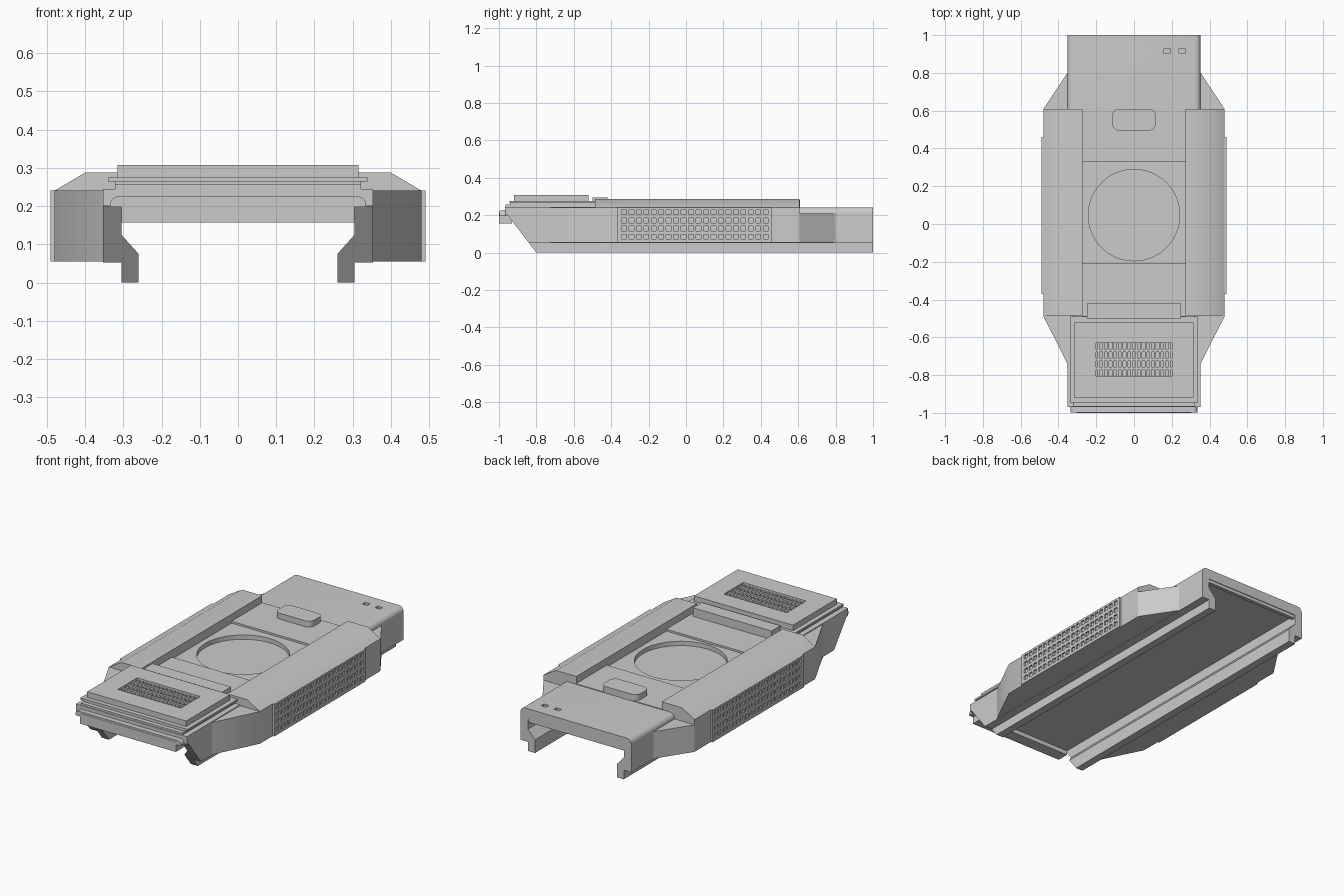
import bpy, bmesh, math
from mathutils import Vector

cube = bpy.data.objects.get("Cube")
if cube:
    bpy.data.objects.remove(cube, do_unlink=True)

grey = bpy.data.materials.new("plain_grey")
grey.use_nodes = True
grey.diffuse_color = (0.6, 0.6, 0.6, 1)
grey.node_tree.nodes["Principled BSDF"].inputs["Base Color"].default_value = (0.6, 0.6, 0.6, 1)


def finish(name, bm):
    bmesh.ops.recalc_face_normals(bm, faces=bm.faces)
    mesh = bpy.data.meshes.new(name)
    bm.to_mesh(mesh)
    bm.free()
    mesh.materials.append(grey)
    obj = bpy.data.objects.new(name, mesh)
    bpy.context.collection.objects.link(obj)
    return obj


def prism(name, points, axis, start, end):
    """Extrude a 2D outline along an axis."""
    place = {"y": lambda p, t: (p[0], t, p[1]),
             "z": lambda p, t: (p[0], p[1], t)}[axis]
    bm = bmesh.new()
    face = bm.faces.new([bm.verts.new(place(p, start)) for p in points])
    ext = bmesh.ops.extrude_face_region(bm, geom=[face])["geom"]
    shift = Vector(place((0, 0), end - start))
    bmesh.ops.translate(bm, verts=[v for v in ext if isinstance(v, bmesh.types.BMVert)], vec=shift)
    return finish(name, bm)


def box(name, x0, x1, y0, y1, z0, z1):
    return prism(name, [(x0, y0), (x1, y0), (x1, y1), (x0, y1)], "z", z0, z1)


def smooth(obj):
    select(obj)
    bpy.ops.object.shade_smooth_by_angle(angle=math.radians(35))


def select(obj):
    bpy.ops.object.select_all(action="DESELECT")
    obj.select_set(True)
    bpy.context.view_layer.objects.active = obj


def cut(obj, cutter):
    cutter.hide_render = True
    mod = obj.modifiers.new("cut", "BOOLEAN")
    mod.operation, mod.solver, mod.object = "DIFFERENCE", "EXACT", cutter
    select(obj)
    bpy.ops.object.modifier_apply(modifier=mod.name)
    bpy.data.objects.remove(cutter, do_unlink=True)


def arc(cx, cy, r, a0, a1, steps):
    angles = [math.radians(a0 + (a1 - a0) * i / steps) for i in range(steps + 1)]
    return [(cx + r * math.cos(a), cy + r * math.sin(a)) for a in angles]


def channel(name, shoulder, y0, y1):
    """Open-bottomed channel with hooked rails along both lower edges."""
    half = [(0.305, 0.182), (0.305, 0.125), (0.26, 0.075), (0.26, 0),
            (0.305, 0), (0.305, 0.052), (0.353, 0.052)] + shoulder
    return prism(name, half + [(-x, z) for x, z in reversed(half)], "y", y0, y1)


# Channel: rounded rear sleeve and sloped front chassis
rear = channel("rear_sleeve", arc(0.323, 0.212, 0.03, 0, 90, 6), 0.605, 1)
for x in (0.175, 0.255):
    cut(rear, box("hole_cutter", x - 0.016, x + 0.016, 0.903, 0.928, 0.22, 0.3))
smooth(rear)
box("rear_crossbar", -0.306, 0.306, 0.975, 0.996, 0.163, 0.19)
chassis = channel("chassis", [(0.353, 0.205)], -0.97, 0.605)
for v in chassis.data.vertices:
    if v.co.y < 0:
        v.co.y = max(-0.97, -0.8 - 0.77 * v.co.z)

# Centre deck with a round recess
box("rear_deck", -0.275, 0.275, 0.33, 0.61, 0.19, 0.246)
box("front_deck", -0.275, 0.275, -0.5, -0.21, 0.19, 0.246)
deck = box("middle_deck", -0.275, 0.275, -0.21, 0.33, 0.19, 0.235)
cut(deck, prism("disc_cutter", arc(0, 0.047, 0.242, 0, 354.375, 63), "z", 0.21, 0.3))
smooth(deck)

# Raised rounded button
outline = [p for cx, cy, a in ((0.08, 0.575, 0), (-0.08, 0.575, 90), (-0.08, 0.53, 180), (0.08, 0.53, 270))
           for p in arc(cx, cy, 0.035, a, a + 90, 6)]
smooth(prism("button", outline, "z", 0.23, 0.28))


def vent_panel(name, side):
    """Thin plate with rows of square sunken holes."""
    ys, zs = [-0.37], [0.055]
    for i in range(20):
        c = 0.047 + 0.0399 * (i - 9.5)
        ys += [c - 0.013, c + 0.013]
    for i in range(4):
        c = 0.085 + 0.0435 * i
        zs += [c - 0.013, c + 0.013]
    ys.append(0.46)
    zs.append(0.24)
    bm = bmesh.new()
    grid = [[bm.verts.new((side * 0.49, y, z)) for z in zs] for y in ys]
    holes = []
    for i in range(len(ys) - 1):
        for j in range(len(zs) - 1):
            f = bm.faces.new((grid[i][j], grid[i + 1][j], grid[i + 1][j + 1], grid[i][j + 1]))
            if i % 2 and j % 2:
                holes.append(f)
    rim = [e for e in bm.edges if e.is_boundary]
    edge = bmesh.ops.extrude_edge_only(bm, edges=rim)["geom"]
    sunk = bmesh.ops.extrude_discrete_faces(bm, faces=holes)["faces"]
    for v in {v for f in sunk for v in f.verts}:
        v.co.x = side * 0.481
    for v in edge:
        if isinstance(v, bmesh.types.BMVert):
            v.co.x = side * 0.47
    finish(name, bm)


# Side pods with tapered ends, chamfered caps and perforated panels
for side, label in ((1, "left"), (-1, "right")):
    def flip(points):
        return [(side * a, b) for a, b in points]
    smooth(prism(label + "_pod", flip([(0.34, -0.74), (0.353, -0.74), (0.48, -0.487),
                                       (0.48, 0.608), (0.34, 0.608)]), "z", 0.055, 0.24))
    smooth(prism(label + "_pod_cap", flip([(0.34, 0.24), (0.48, 0.24), (0.4, 0.287), (0.272, 0.287),
                                           (0.272, 0.195), (0.34, 0.195)]), "y", -0.487, 0.608))
    prism(label + "_rear_taper", flip([(0.34, 0.6), (0.48, 0.608), (0.353, 0.8), (0.34, 0.8)]),
          "z", 0.055, 0.21)
    vent_panel(label + "_vent_panel", side)

# Front head: collar, stacked plates and nose lip
box("head_collar", -0.353, 0.353, -0.968, -0.487, 0.2, 0.245)
box("head_step", -0.322, 0.322, -0.965, -0.487, 0.24, 0.256)
box("head_neck", -0.32, 0.32, -0.94, -0.487, 0.25, 0.266)
box("head_plate", -0.34, 0.34, -0.945, -0.49, 0.264, 0.275)
box("rear_step", -0.25, 0.25, -0.5, -0.42, 0.24, 0.295)
box("nose_lip", -0.305, 0.305, -1, -0.93, 0.157, 0.215)
lip = arc(0.313, 0.203, 0.022, 0, 90, 5)
smooth(prism("nose_wings", [(0.335, 0.197)] + lip + [(-x, z) for x, z in reversed(lip)] + [(-0.335, 0.197)],
             "y", -0.998, -0.96))

# Grille sunk in the top plate
top = box("top_plate", -0.315, 0.315, -0.92, -0.522, 0.274, 0.307)
cut(top, box("grille_cutter", -0.2, 0.2, -0.805, -0.63, 0.28, 0.4))
for i in range(3):
    y = -0.765 + 0.0475 * i
    box("grille_slat", -0.2, 0.2, y - 0.007, y + 0.007, 0.277, 0.303)
for i in range(16):
    x = -0.1875 + 0.025 * i
    box("grille_bar", x - 0.005, x + 0.005, -0.805, -0.63, 0.277, 0.296)
